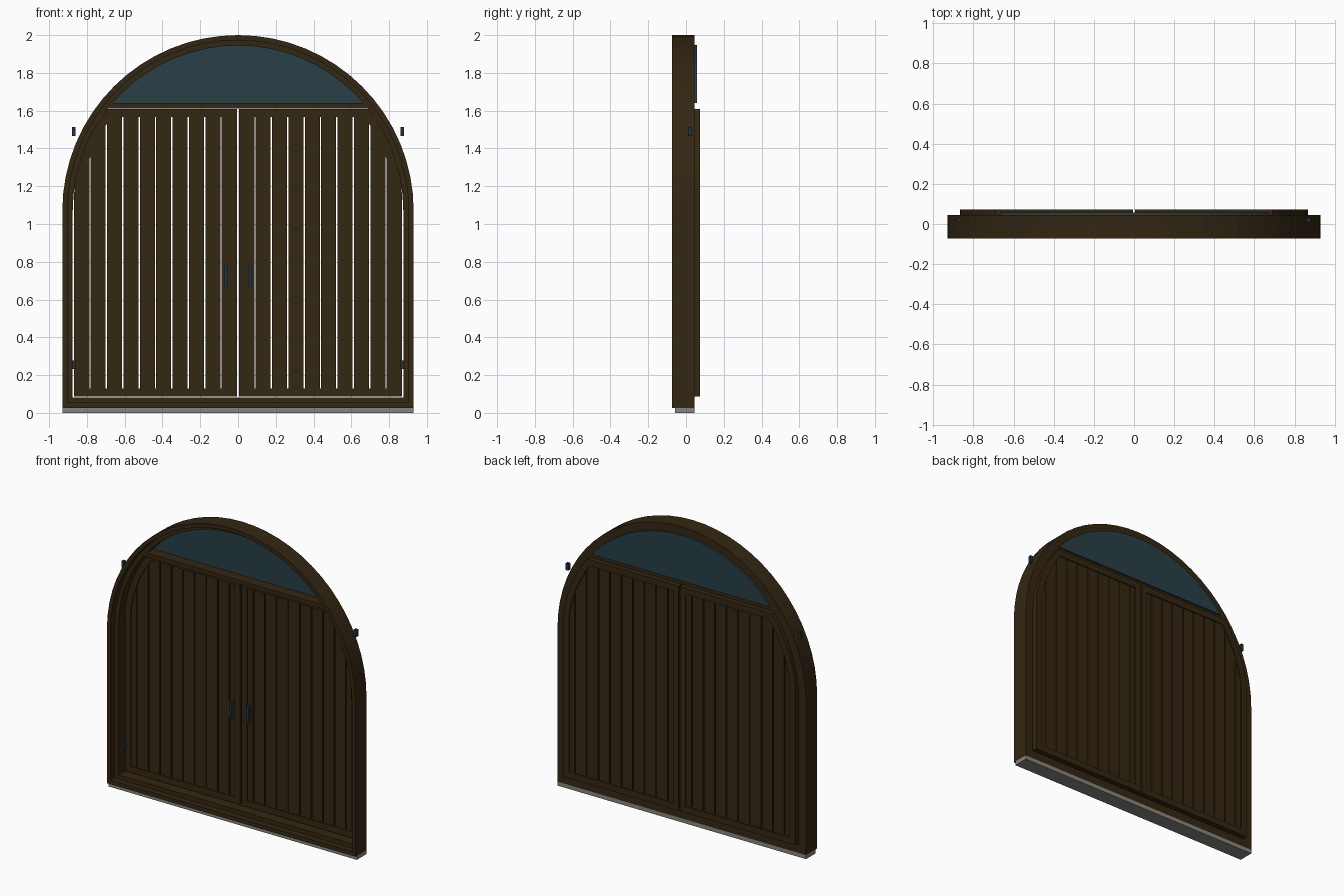
import bpy, bmesh, math

if "Cube" in bpy.data.objects:
    bpy.data.objects.remove(bpy.data.objects["Cube"])

CZ = 1.07          # height of the arch centre
SEG = 32


def material(name, rgb):
    m = bpy.data.materials.new(name)
    m.diffuse_color = (*rgb, 1)
    m.use_nodes = True
    m.node_tree.nodes["Principled BSDF"].inputs["Base Color"].default_value = m.diffuse_color
    return m


WOOD = material("dark_wood", (0.034, 0.020, 0.006))
GLASS = material("blue_glass", (0.021, 0.050, 0.062))
METAL = material("dark_metal", (0.014, 0.034, 0.048))
STONE = material("grey_stone", (0.24, 0.235, 0.22))


def finish(name, bm, mat, mirror=False):
    bmesh.ops.recalc_face_normals(bm, faces=bm.faces[:])
    me = bpy.data.meshes.new(name)
    bm.to_mesh(me)
    bm.free()
    me.materials.append(mat)
    ob = bpy.data.objects.new(name, me)
    bpy.context.collection.objects.link(ob)
    if mirror:
        md = ob.modifiers.new("mirror", "MIRROR")
        md.use_mirror_merge = False
    return ob


def add_prism(bm, pts, y0, y1):
    a = [bm.verts.new((x, y0, z)) for x, z in pts]
    b = [bm.verts.new((x, y1, z)) for x, z in pts]
    bm.faces.new(a)
    bm.faces.new(b[::-1])
    for i in range(len(pts)):
        j = (i + 1) % len(pts)
        bm.faces.new((a[i], b[i], b[j], a[j]))


def prism(name, pts, y0, y1, mat, mirror=False):
    bm = bmesh.new()
    add_prism(bm, pts, y0, y1)
    return finish(name, bm, mat, mirror)


def box(name, x0, x1, y0, y1, z0, z1, mat, mirror=False):
    return prism(name, [(x0, z0), (x1, z0), (x1, z1), (x0, z1)], y0, y1, mat, mirror)


def sweep(name, outline, profile, mat, mirror=False):
    """Closed moulding: outline(offset) gives x,z points, profile is (offset, y)."""
    bm = bmesh.new()
    rings = [[bm.verts.new((x, y, z)) for x, z in outline(d)] for d, y in profile]
    n = len(rings[0])
    for k, r in enumerate(rings):
        s = rings[(k + 1) % len(rings)]
        for i in range(n):
            j = (i + 1) % n
            bm.faces.new((r[i], r[j], s[j], s[i]))
    return finish(name, bm, mat, mirror)


def arc(r, a0, a1, n):
    return [(r * math.cos(a0 + (a1 - a0) * i / n), CZ + r * math.sin(a0 + (a1 - a0) * i / n))
            for i in range(n + 1)]


def frame_outline(d):
    r, z = 0.93 - d, 0.027 + d
    return [(-r, z), (r, z)] + arc(r, 0, math.pi, SEG)


def leaf_outline(d):
    r, top, bot = 0.875 - d, 1.608 - d, 0.088 + d
    curve = [(min(x, 0.867 - d), z) for x, z in arc(r, 0, math.asin((top - CZ) / r), 12)]
    return [(0.005 + d, bot), (0.867 - d, bot)] + curve + [(0.005 + d, top)]


def arch_slice(r, z0, z1=None):
    """Part of the arch disc between two heights."""
    a0 = math.asin((z0 - CZ) / r)
    if z1 is None:
        return arc(r, a0, math.pi - a0, 24)
    a1 = math.asin((z1 - CZ) / r)
    return arc(r, a0, a1, 2) + arc(r, math.pi - a1, math.pi - a0, 2)


# sill and stepped arched frame
box("sill", -0.93, 0.93, -0.058, 0.045, 0, 0.027, STONE)
sweep("arched_frame", frame_outline,
      [(0, -0.073), (0.027, -0.073), (0.027, -0.03), (0.055, -0.03), (0.055, 0.045), (0, 0.045)], WOOD)

# transom bar and fan window above the doors
prism("transom_bar", arch_slice(0.885, 1.612, 1.64), -0.03, 0.045, WOOD)
prism("fan_window", arch_slice(0.877, 1.64), 0.04, 0.058, GLASS)

# door leaf borders, one on each side
sweep("door_leaf_border", leaf_outline,
      [(0, 0.03), (0.042, 0.03), (0.042, 0.073), (0, 0.073)], WOOD, True)

# vertical boards with open gaps, cut to the arch at the top
bm = bmesh.new()
edges = [0.036] + [0.09 + 0.0867 * k for k in range(9)] + [0.84]
for k in range(10):
    x0 = edges[k] + (0.0035 if k else 0)
    x1 = edges[k + 1] - (0.0035 if k < 9 else 0)
    top = []
    for i in range(5):
        x = x1 + (x0 - x1) * i / 4
        top.append((x, min(1.575, CZ + math.sqrt(0.843 ** 2 - x * x))))
    add_prism(bm, [(x0, 0.12), (x1, 0.12)] + top, 0.037, 0.066)
finish("door_boards", bm, WOOD, True)

# hinges and handles
for label, z in (("lower", 0.255), ("upper", 1.49)):
    box(label + "_hinge", 0.859, 0.879, 0.01, 0.031, z - 0.023, z + 0.023, METAL, True)
box("handle", 0.053, 0.073, 0.008, 0.04, 0.67, 0.78, METAL, True)
